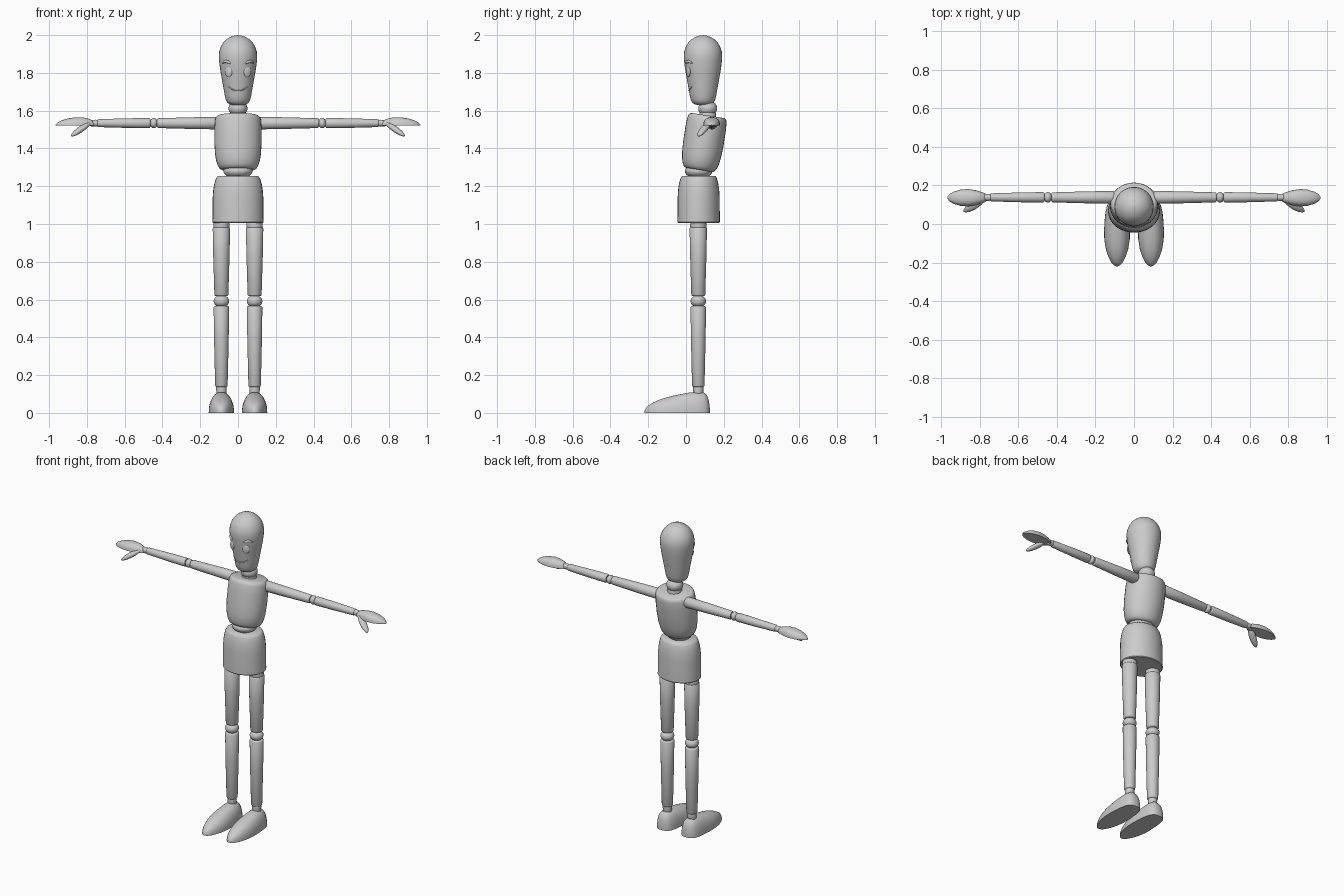
import bpy, bmesh, math
from mathutils import Vector, Matrix

if "Cube" in bpy.data.objects:
    bpy.data.objects.remove(bpy.data.objects["Cube"])

grey = bpy.data.materials.new("light_grey")
grey.diffuse_color = (0.6, 0.6, 0.6, 1)
grey.use_nodes = True
grey.node_tree.nodes["Principled BSDF"].inputs["Base Color"].default_value = grey.diffuse_color
SEG = 32


def finish(ob, angle=35):
    ob.data.materials.append(grey)
    bpy.ops.object.select_all(action='DESELECT')
    ob.select_set(True)
    bpy.context.view_layer.objects.active = ob
    if ob.type == 'CURVE':
        bpy.ops.object.convert(target='MESH')
    bpy.ops.object.shade_smooth_by_angle(angle=math.radians(angle))
    return ob


def loft(name, rings, matrix=Matrix()):
    """Skin a stack of equal closed rings and cap both ends."""
    bm = bmesh.new()
    rows = [[bm.verts.new(matrix @ Vector(p)) for p in ring] for ring in rings]
    n = len(rows[0])
    for a, b in zip(rows, rows[1:]):
        for i in range(n):
            j = (i + 1) % n
            bm.faces.new((a[i], a[j], b[j], b[i]))
    bm.faces.new(rows[0][::-1])
    bm.faces.new(rows[-1])
    bmesh.ops.recalc_face_normals(bm, faces=bm.faces[:])
    mesh = bpy.data.meshes.new(name)
    bm.to_mesh(mesh)
    bm.free()
    ob = bpy.data.objects.new(name, mesh)
    bpy.context.collection.objects.link(ob)
    return finish(ob)


def lathe(name, profile, matrix, sy=1.0):
    """Turn (height, radius) pairs around local z; sy flattens in y."""
    turn = [2 * math.pi * i / SEG for i in range(SEG)]
    return loft(name, [[(r * math.cos(a), sy * r * math.sin(a), h) for a in turn]
                       for h, r in profile], matrix)


def between(p, q):
    """Matrix putting local z along p -> q."""
    d = Vector(q) - Vector(p)
    return Matrix.Translation(p) @ d.to_track_quat('Z', 'Y').to_matrix().to_4x4()


def limb(name, p, q, r0, r1, lip=0.008):
    """Tapered dowel with softened ends."""
    L = (Vector(q) - Vector(p)).length
    lathe(name, [(0, r0 * 0.78), (lip * 0.4, r0 * 0.93), (lip, r0),
                 (L * 0.4, r0 * 0.6 + r1 * 0.4 + 0.001),
                 (L - lip, r1), (L - lip * 0.4, r1 * 0.93), (L, r1 * 0.78)], between(p, q))


def ball(name, centre, size, matrix=Matrix()):
    prof = [(-math.cos(math.pi * i / 16), max(0.004, math.sin(math.pi * i / 16)))
            for i in range(17)]
    lathe(name, prof, Matrix.Translation(centre) @ matrix @ Matrix.Diagonal((*size, 1)))


def dome(name, stations, matrix, n=20):
    """Flat-bottomed pebble: stations are (length, half width, height)."""
    rings = []
    for t, w, h in stations:
        arc = [math.pi * i / n for i in range(n + 1)]
        rings.append([(math.copysign(abs(math.cos(a)) ** 0.85, math.cos(a)) * w, t,
                       h * math.sin(a) ** 0.85 if 0 < i < n else 0)
                      for i, a in enumerate(arc)])
    loft(name, rings, matrix)


# Head: egg tapering to the chin
HEAD_Y = 0.09
HEAD = [(1.63, 0.03), (1.634, 0.045), (1.642, 0.056), (1.655, 0.064), (1.68, 0.07),
        (1.72, 0.077), (1.77, 0.086), (1.82, 0.095), (1.86, 0.1), (1.89, 0.102),
        (1.915, 0.099), (1.94, 0.09), (1.96, 0.078), (1.978, 0.06), (1.99, 0.041),
        (1.997, 0.02), (2.0, 0.002)]
lathe("head", HEAD, Matrix.Translation((0, HEAD_Y, 0)))


def on_face(x, z):
    """Point on the front of the head."""
    for (z0, r0), (z1, r1) in zip(HEAD, HEAD[1:]):
        if z0 <= z <= z1:
            r = r0 + (r1 - r0) * (z - z0) / (z1 - z0)
            return Vector((x, HEAD_Y - math.sqrt(r * r - x * x), z))


def bead(name, pts, radius):
    """Thin raised line across the face."""
    cu = bpy.data.curves.new(name, 'CURVE')
    cu.dimensions = '3D'
    cu.bevel_depth = radius
    cu.bevel_resolution = 2
    cu.use_fill_caps = True
    sp = cu.splines.new('POLY')
    sp.points.add(len(pts) - 1)
    for p, (x, z, r) in zip(sp.points, pts):
        p.co = (*on_face(x, z), 1)
        p.radius = r
    ob = bpy.data.objects.new(name, cu)
    bpy.context.collection.objects.link(ob)
    finish(ob, 60)


# Smile
bead("mouth", [(0.05 * t, 1.706 + 0.02 * t * t, 1) for t in [i / 8 - 1 for i in range(17)]], 0.003)

# Trunk: neck, tilted chest, waist, pelvis
ball("neck", (0, 0.115, 1.612), (0.05, 0.05, 0.042))
limb("neck_peg", (0, 0.115, 1.55), (0, 0.115, 1.615), 0.045, 0.04)
lathe("chest", [(0, 0.085), (0.006, 0.097), (0.02, 0.106), (0.045, 0.115), (0.08, 0.121),
                (0.14, 0.125), (0.22, 0.125), (0.265, 0.122), (0.28, 0.118), (0.288, 0.11),
                (0.291, 0.102)],
      between((0, 0.07, 1.287), (0, 0.115, 1.575)) @ Matrix.Rotation(math.pi, 4, 'Z'), 0.86)
ball("waist", (0, 0.067, 1.28), (0.077, 0.073, 0.04))
lathe("pelvis", [(1.006, 0.131), (1.01, 0.135), (1.14, 0.134), (1.18, 0.131), (1.215, 0.125),
                 (1.24, 0.117), (1.25, 0.111), (1.255, 0.102)],
      Matrix.Translation((0, 0.067, 0)), 0.83)

for s, side in ((-1, "right"), (1, "left")):
    # Face details
    eye = on_face(s * 0.05, 1.805)
    ball(side + "_eye", eye, (0.021, 0.007, 0.028), Matrix.Rotation(s * 0.45, 4, 'Z'))
    bead(side + "_brow", [(s * 0.04, 1.85, 0.5), (s * 0.052, 1.858, 1), (s * 0.066, 1.861, 1),
                          (s * 0.082, 1.852, 0.4)], 0.008)

    # Leg
    x, y = s * 0.088, 0.065
    limb(side + "_hip", (x, y, 0.97), (x, y, 1.02), 0.042, 0.042)
    limb(side + "_thigh", (x, y, 0.985), (x, y, 0.618), 0.046, 0.037)
    ball(side + "_knee", (x, y, 0.591), (0.041, 0.041, 0.033))
    limb(side + "_shin", (x, y, 0.567), (x, y, 0.137), 0.041, 0.033)
    limb(side + "_ankle", (x, y, 0.15), (x, y, 0.09), 0.027, 0.026)
    dome(side + "_foot", [(0.126, 0.012, 0.025), (0.122, 0.028, 0.06), (0.112, 0.042, 0.092),
                          (0.095, 0.052, 0.108), (0.06, 0.06, 0.111), (0.02, 0.064, 0.108),
                          (-0.03, 0.067, 0.099), (-0.08, 0.066, 0.088), (-0.13, 0.058, 0.074),
                          (-0.17, 0.045, 0.057), (-0.2, 0.029, 0.039), (-0.213, 0.017, 0.024),
                          (-0.219, 0.004, 0.01)], Matrix.Translation((x, 0, 0)))

    # Arm
    ay, az = 0.138, 1.534
    limb(side + "_upper_arm", (s * 0.1, ay, az), (s * 0.428, ay, az), 0.033, 0.026)
    ball(side + "_elbow", (s * 0.446, ay, az), (0.021, 0.027, 0.027))
    limb(side + "_forearm", (s * 0.464, ay, az), (s * 0.745, ay, az), 0.027, 0.021)
    limb(side + "_wrist", (s * 0.735, ay, az), (s * 0.785, ay, az), 0.017, 0.017)

    # Hand: domed back, flat palm, thumb pointing forward and down
    turn = Matrix(((0, s, 0, 0), (1, 0, 0, ay - 0.002), (0, 0, 1, 1.521), (0, 0, 0, 1)))
    dome(side + "_hand", [(0.762, 0.013, 0.015), (0.768, 0.02, 0.026), (0.785, 0.028, 0.035),
                          (0.82, 0.039, 0.043), (0.86, 0.045, 0.044), (0.9, 0.042, 0.038),
                          (0.935, 0.031, 0.027), (0.955, 0.019, 0.016), (0.967, 0.004, 0.005)],
         turn)
    lathe(side + "_thumb", [(0, 0.008), (0.012, 0.015), (0.04, 0.02), (0.07, 0.021),
                            (0.1, 0.018), (0.122, 0.011), (0.132, 0.003)],
          between((s * 0.785, 0.122, 1.535), (s * 0.888, 0.062, 1.462)), 0.75)
